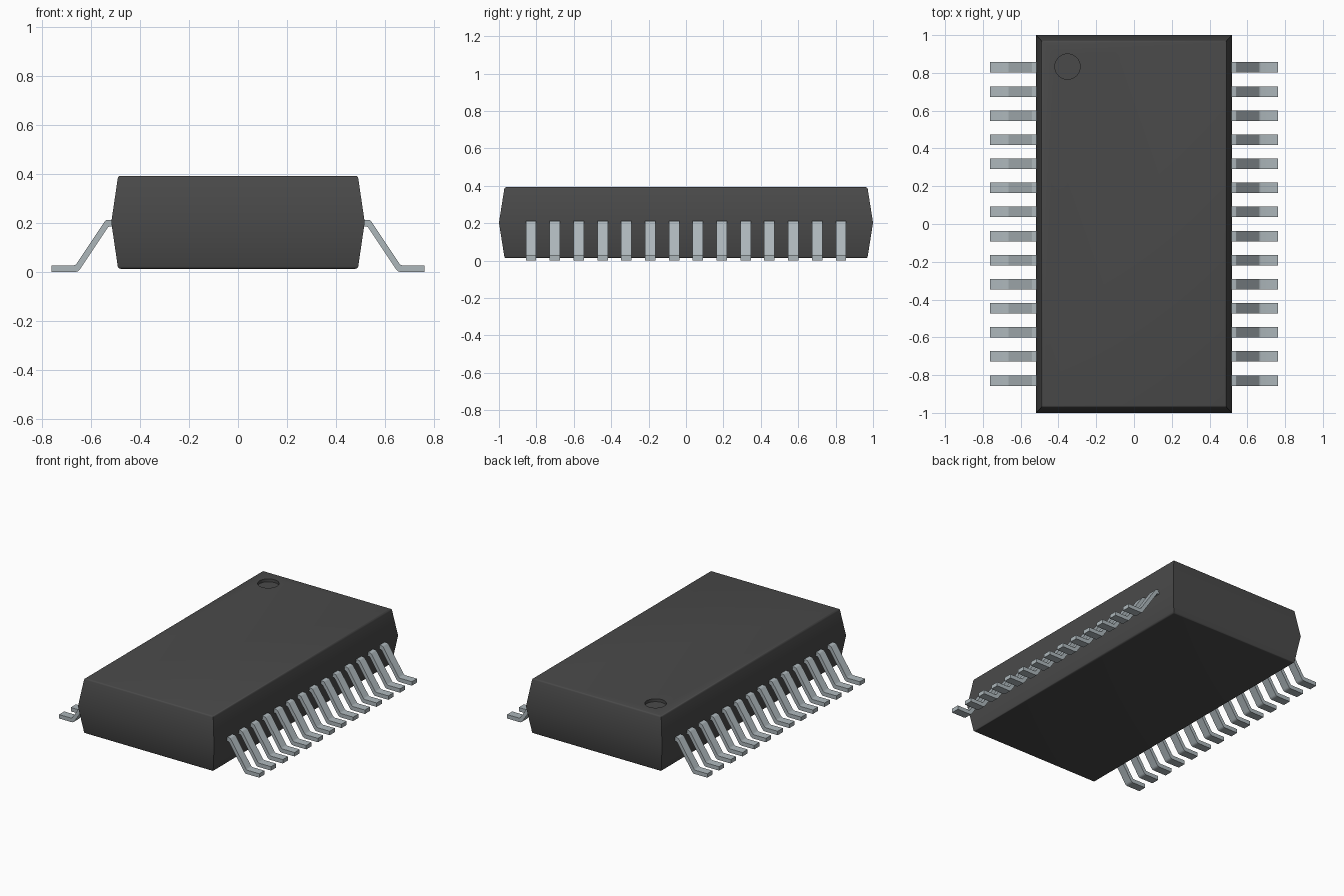
import bpy, bmesh, math

cube = bpy.data.objects.get("Cube")
if cube:
    bpy.data.objects.remove(cube, do_unlink=True)


def material(name, rgb):
    m = bpy.data.materials.new(name)
    m.use_nodes = True
    m.diffuse_color = (*rgb, 1)
    m.node_tree.nodes["Principled BSDF"].inputs["Base Color"].default_value = (*rgb, 1)
    return m


def make_object(name, bm, mat):
    bmesh.ops.recalc_face_normals(bm, faces=bm.faces[:])
    mesh = bpy.data.meshes.new(name)
    bm.to_mesh(mesh)
    bm.free()
    mesh.materials.append(mat)
    ob = bpy.data.objects.new(name, mesh)
    bpy.context.collection.objects.link(ob)
    return ob


def select_only(ob):
    bpy.ops.object.select_all(action='DESELECT')
    ob.select_set(True)
    bpy.context.view_layer.objects.active = ob


plastic = material("dark grey plastic", (0.068, 0.068, 0.068))
metal = material("tinned metal", (0.42, 0.475, 0.50))

# Package body: two tapered halves meeting at a waist
bm = bmesh.new()
rings = []
for hx, hy, z in [(0.49, 0.97, 0.013), (0.518, 1.0, 0.203), (0.49, 0.97, 0.393)]:
    rings.append([bm.verts.new((sx * hx, sy * hy, z))
                  for sx, sy in [(-1, -1), (1, -1), (1, 1), (-1, 1)]])
for low, high in zip(rings, rings[1:]):
    for i in range(4):
        j = (i + 1) % 4
        bm.faces.new((low[i], low[j], high[j], high[i]))
bm.faces.new(rings[0][::-1])
bm.faces.new(rings[2])

# Softened top and bottom rims
rims = [e for e in bm.edges
        if abs(e.verts[0].co.z - e.verts[1].co.z) < 1e-5 and abs(e.verts[0].co.z - 0.203) > 0.1]
bmesh.ops.bevel(bm, geom=rims, offset=0.01, segments=3, profile=0.5, affect='EDGES')
body = make_object("package_body", bm, plastic)

# Round pin-one recess sunk into the top
bm = bmesh.new()
bmesh.ops.create_cone(bm, cap_ends=True, segments=40, radius1=0.067, radius2=0.067, depth=0.08)
bmesh.ops.translate(bm, verts=bm.verts[:], vec=(-0.352, 0.833, 0.413))
cutter = make_object("recess_cutter", bm, plastic)
cutter.hide_render = True
cut = body.modifiers.new("recess", 'BOOLEAN')
cut.operation = 'DIFFERENCE'
cut.solver = 'EXACT'
cut.object = cutter
select_only(body)
bpy.ops.object.modifier_apply(modifier=cut.name)
bpy.data.objects.remove(cutter, do_unlink=True)
select_only(body)
bpy.ops.object.shade_smooth_by_angle(angle=math.radians(32))

# Gull-wing lead side profile (x, z), upper edge then lower edge
PROFILE = [(0.49, 0.213), (0.532, 0.213), (0.540, 0.211), (0.546, 0.205),
           (0.660, 0.034), (0.665, 0.029), (0.672, 0.027), (0.762, 0.027),
           (0.762, 0.0), (0.665, 0.0), (0.655, 0.002), (0.647, 0.009),
           (0.532, 0.182), (0.526, 0.186), (0.49, 0.187)]
LEAD_WIDTH = 0.056
PITCH = 0.1275
COUNT = 14


def add_lead(bm, side, y):
    a, b = ([bm.verts.new((side * x, y + s * LEAD_WIDTH / 2, z)) for x, z in PROFILE]
            for s in (-1, 1))
    n = len(PROFILE)
    for i in range(n):
        j = (i + 1) % n
        bm.faces.new((a[i], a[j], b[j], b[i]))
    bm.faces.new(a[::-1])
    bm.faces.new(b)


# One row of leads along each long side
for name, side in (("left_leads", 1), ("right_leads", -1)):
    bm = bmesh.new()
    for i in range(COUNT):
        add_lead(bm, side, (i - (COUNT - 1) / 2) * PITCH)
    row = make_object(name, bm, metal)
    select_only(row)
    bpy.ops.object.shade_smooth_by_angle(angle=math.radians(30))
